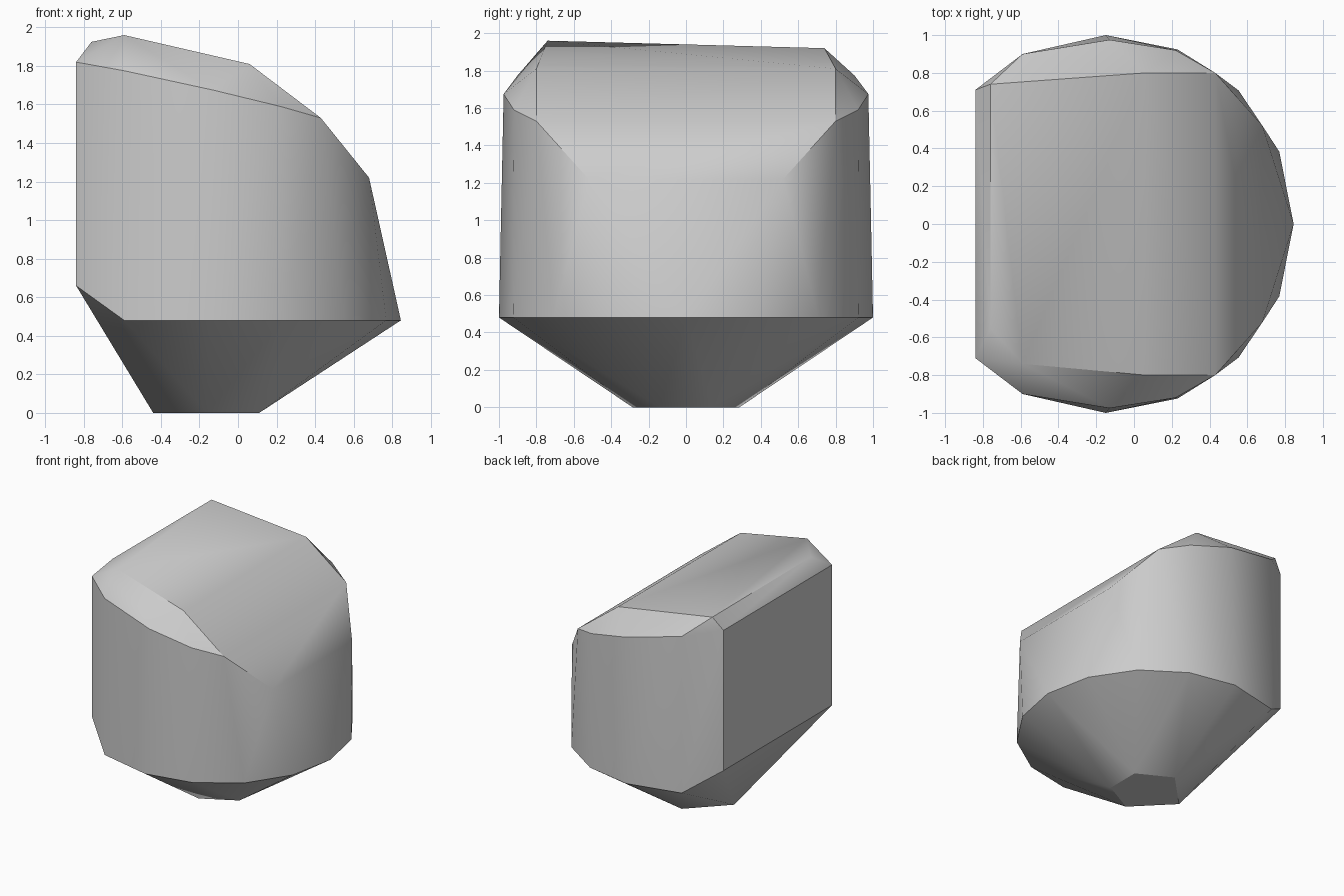
import bpy
import bmesh
import math

cube = bpy.data.objects.get("Cube")
if cube:
    bpy.data.objects.remove(cube, do_unlink=True)

# Colour
grey = bpy.data.materials.new("stone_grey")
grey.use_nodes = True
colour = (0.6, 0.6, 0.6, 1)
grey.diffuse_color = colour
grey.node_tree.nodes["Principled BSDF"].inputs["Base Color"].default_value = colour


def mirrored(points):
    """Each point together with its twin across the y = 0 plane."""
    return [(x, side * y, z) for x, y, z in points for side in (1, -1)]


# Widest ring: an arc of a sixteen-sided circle, cut off at the flat side
girdle = [(-0.15 + 0.995 * math.cos(math.tau * i / 16),
           math.sin(math.tau * i / 16), 0.48) for i in range(5)]
girdle.append((-0.59, 0.9, 0.48))

# Small base the lower facets taper to
base = [(-0.44, 0, 0), (-0.16, 0.285, 0), (0.11, 0.14, 0)]

# Upright flat side
flat_side = [(-0.84, 0.71, 0.66), (-0.84, 0.71, 1.82)]

# Upper rim, falling towards the rounded side
rim = [(-0.59, 0.9, 1.775), (-0.13, 0.975, 1.675), (0.22, 0.92, 1.59),
       (0.43, 0.8, 1.53), (0.68, 0.52, 1.22), (0.06, 0.8, 1.81)]

# Uneven top corners
crown = [(-0.59, -0.74, 1.96), (-0.76, 0.74, 1.92), (-0.76, -0.55, 1.925)]

# Faceted block wrapped around the corner points
bm = bmesh.new()
for p in mirrored(girdle + base + flat_side + rim) + crown:
    bm.verts.new(p)
bmesh.ops.remove_doubles(bm, verts=bm.verts, dist=0.001)
hull = bmesh.ops.convex_hull(bm, input=bm.verts)
loose = [v for v in set(hull["geom_interior"] + hull["geom_unused"])
         if isinstance(v, bmesh.types.BMVert)]
bmesh.ops.delete(bm, geom=loose, context="VERTS")
bmesh.ops.recalc_face_normals(bm, faces=bm.faces)

mesh = bpy.data.meshes.new("faceted_block")
bm.to_mesh(mesh)
bm.free()
mesh.materials.append(grey)
block = bpy.data.objects.new("faceted_block", mesh)
bpy.context.collection.objects.link(block)

# Soft facets with crisp edges
bpy.ops.object.select_all(action="DESELECT")
block.select_set(True)
bpy.context.view_layer.objects.active = block
bpy.ops.object.shade_smooth_by_angle(angle=math.radians(30))
